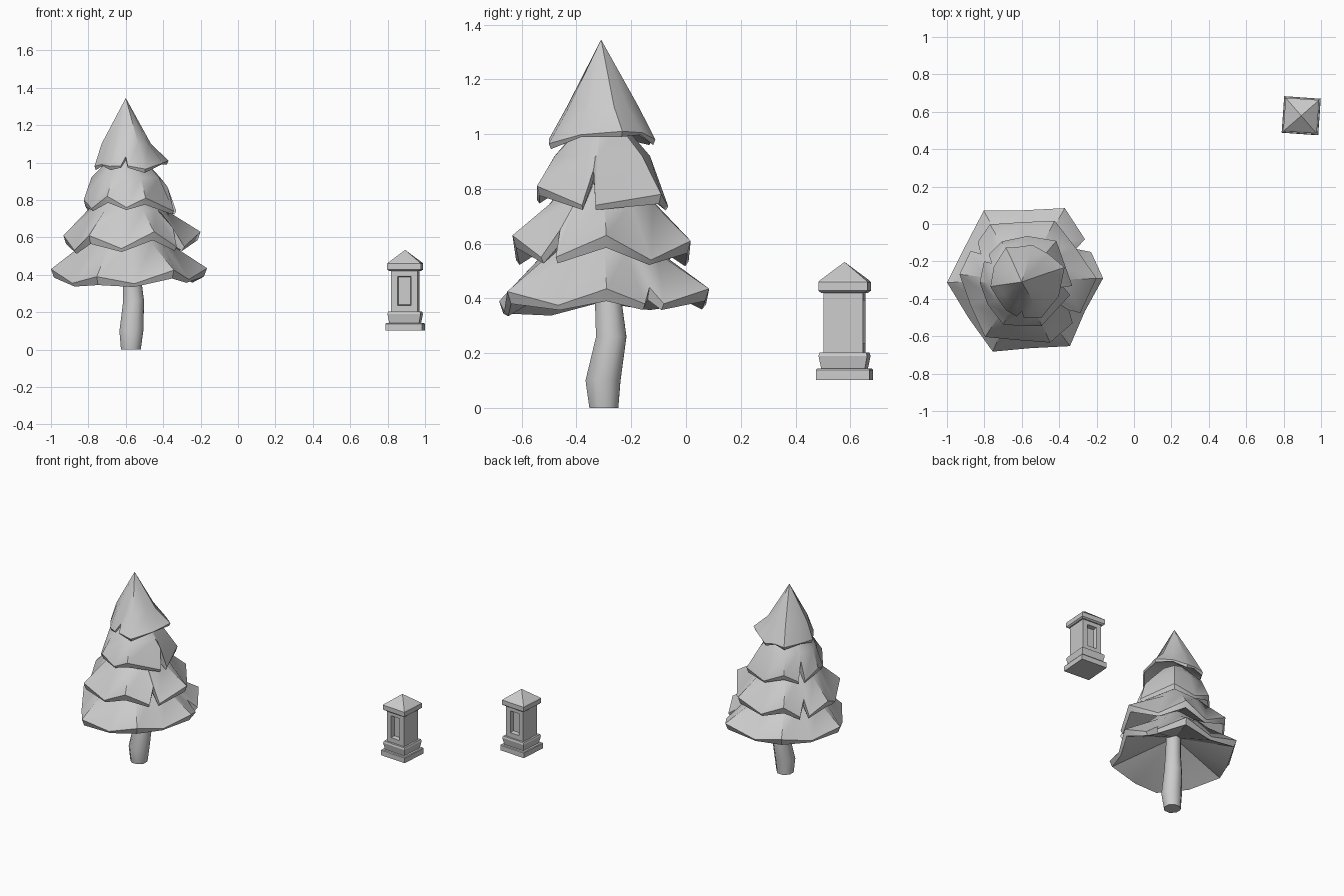
import bpy, bmesh, math
from mathutils import Vector

cube = bpy.data.objects.get("Cube")
if cube:
    bpy.data.objects.remove(cube, do_unlink=True)

stone = bpy.data.materials.new("plain_grey")
stone.use_nodes = True
GREY = (0.6, 0.6, 0.6, 1)
stone.diffuse_color = GREY
stone.node_tree.nodes["Principled BSDF"].inputs["Base Color"].default_value = GREY


def polar(cx, cy, deg, r, z):
    a = math.radians(deg)
    return Vector((cx + r * math.cos(a), cy + r * math.sin(a), z))


def loft(name, rings, smooth=None, edit=None):
    """Skin a stack of equal rings; a ring of one point closes to a tip."""
    bm = bmesh.new()
    rows = [[bm.verts.new(p) for p in ring] for ring in rings]
    for low, high in zip(rows, rows[1:]):
        n = max(len(low), len(high))
        for i in range(n):
            j = (i + 1) % n
            if len(low) == 1:
                bm.faces.new((low[0], high[j], high[i]))
            elif len(high) == 1:
                bm.faces.new((low[i], low[j], high[0]))
            else:
                bm.faces.new((low[i], low[j], high[j], high[i]))
    for row in (rows[0], rows[-1]):
        if len(row) > 2:
            bm.faces.new(row)
    bmesh.ops.recalc_face_normals(bm, faces=bm.faces[:])
    if edit:
        edit(bm)
    mesh = bpy.data.meshes.new(name)
    bm.to_mesh(mesh)
    bm.free()
    mesh.materials.append(stone)
    obj = bpy.data.objects.new(name, mesh)
    bpy.context.collection.objects.link(obj)
    if smooth:
        bpy.ops.object.select_all(action='DESELECT')
        obj.select_set(True)
        bpy.context.view_layer.objects.active = obj
        bpy.ops.object.shade_smooth_by_angle(angle=math.radians(smooth))
    return obj


# Tree trunk: a slightly bent post
TRUNK = [(-0.573, -0.30, 0.057, 0), (-0.57, -0.303, 0.069, 0.1),
         (-0.558, -0.273, 0.06, 0.26), (-0.567, -0.283, 0.053, 0.38),
         (-0.59, -0.30, 0.045, 0.75)]
loft("trunk", [[polar(x, y, 45 * i + 22, r, z) for i in range(8)]
               for x, y, r, z in TRUNK], smooth=50)

TREE = (-0.595, -0.305)


def branch_tier(name, tips, drop, pull, mid, top, notches, rise, thick):
    """Drooping skirt: thick branch tips, thin valleys and some torn notches."""
    columns = []    # angle, rim radius, rim height, shoulder scale, rim thickness
    for k, (ang, r, z) in enumerate(tips):
        nxt, nr, nz = tips[(k + 1) % len(tips)]
        if nxt < ang:
            nxt += 360
        va, vr, vz = (ang + nxt) / 2, (r + nr) / 2 * pull, (z + nz) / 2 + drop
        columns.append((ang, r, z, 1.05, thick))
        if k in notches:
            columns += [(va - 8, vr * 1.05, vz, 1, thick / 2),
                        (va, vr * 0.88, vz + rise, 0.97, thick),
                        (va + 3, vr * 1.06, vz, 1, thick / 2)]
        else:
            columns.append((va, vr, vz, 0.97, thick * 0.4))

    def ring(fn):
        return [polar(*TREE, c[0], *fn(c)) for c in columns]

    hub = (*TREE, mid[1] - thick * 0.6)
    rings = [[hub],
             ring(lambda c: (c[1] * 0.96, c[2] - c[4])),
             ring(lambda c: (c[1], c[2])),
             ring(lambda c: (mid[0] * c[3], mid[1]))]
    if top[0]:
        rings.append(ring(lambda c: (top[0], top[1])))
    rings.append([(TREE[0] - 0.005, TREE[1] - 0.005, top[1])])
    loft(name, rings, smooth=38)


# Four tiers of branches, widest at the bottom; tips are (angle, radius, height)
branch_tier("bottom_branches",
            [(2, 0.43, 0.435), (60, 0.45, 0.435), (119, 0.43, 0.43),
             (181, 0.405, 0.43), (247, 0.41, 0.39), (306, 0.43, 0.425)],
            -0.055, 0.86, (0.22, 0.565), (0.1, 0.69), {0}, 0.06, 0.045)
branch_tier("lower_middle_branches",
            [(2, 0.395, 0.63), (62, 0.365, 0.61), (120, 0.35, 0.62),
             (174, 0.34, 0.61), (236, 0.36, 0.61), (294, 0.36, 0.63)],
            -0.08, 0.88, (0.2, 0.745), (0.09, 0.87), {2, 5}, 0.1, 0.045)
branch_tier("upper_middle_branches",
            [(50, 0.28, 0.78), (118, 0.24, 0.8), (182, 0.23, 0.8),
             (246, 0.255, 0.82), (293, 0.26, 0.81)],
            -0.055, 0.93, (0.18, 0.92), (0.08, 1.03), {1, 4}, 0.13, 0.035)
branch_tier("top_branches",
            [(18, 0.235, 1.01), (75, 0.2, 0.98), (117, 0.2, 0.98),
             (190, 0.175, 0.98), (240, 0.18, 0.98), (297, 0.22, 0.965)],
            0.01, 0.92, (0.13, 1.1), (0, 1.345), {4}, 0.05, 0.02)

# Lantern on a stepped base, turned slightly
LAMP = (0.894, 0.579)


def square(half, z):
    return [polar(*LAMP, 41 + 90 * i, half * math.sqrt(2), z) for i in range(4)]


def window_recess(bm):
    faces = [f for f in bm.faces if abs(f.normal.y) > 0.9]
    bmesh.ops.inset_individual(bm, faces=faces, thickness=0.036, use_even_offset=True)
    bmesh.ops.inset_individual(bm, faces=faces, thickness=0.004, depth=-0.03,
                               use_even_offset=True)


loft("lantern_base", [square(0.098, 0.102), square(0.098, 0.138), square(0.094, 0.143)])
loft("lantern_plinth", [square(0.08, 0.143), square(0.089, 0.19), square(0.085, 0.203)])
loft("lantern_body", [square(0.072, 0.2), square(0.072, 0.428)], edit=window_recess)
loft("lantern_roof", [square(0.08, 0.42), square(0.09, 0.428), square(0.09, 0.46),
                      square(0.083, 0.467), [(*LAMP, 0.533)]])
